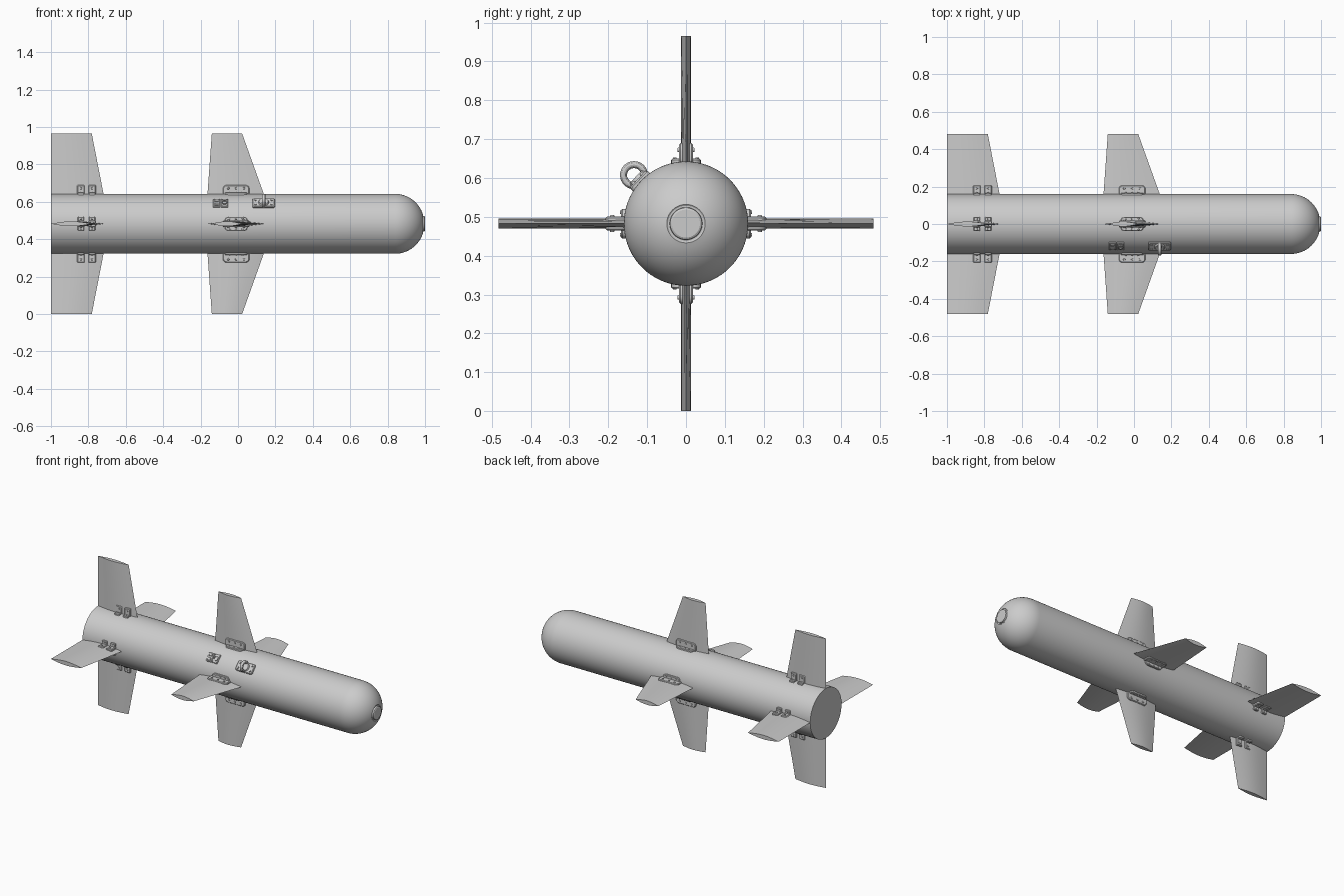
import bpy, bmesh
from math import sin, cos, pi, radians, sqrt
from mathutils import Matrix, Vector

if "Cube" in bpy.data.objects:
    bpy.data.objects.remove(bpy.data.objects["Cube"])

ZC = 0.4825   # height of body axis
R = 0.16      # body radius


def T(x, y, z):
    return Matrix.Translation((x, y, z))


def finish(bm, name, roll=0.0, angle=30):
    """Roll the part about the body axis, lift it to height and make the object."""
    bm.transform(T(0, 0, ZC) @ Matrix.Rotation(roll, 4, 'X'))
    bmesh.ops.recalc_face_normals(bm, faces=bm.faces)
    me = bpy.data.meshes.new(name)
    bm.to_mesh(me)
    bm.free()
    me.shade_smooth()
    me.set_sharp_from_angle(angle=radians(angle))
    ob = bpy.data.objects.new(name, me)
    bpy.context.collection.objects.link(ob)
    return ob


def loft(bm, rings, m=Matrix()):
    """Skin a list of equal point rings and cap both ends."""
    vs = [[bm.verts.new(m @ Vector(p)) for p in ring] for ring in rings]
    n = len(vs[0])
    for a, b in zip(vs, vs[1:]):
        for i in range(n):
            j = (i + 1) % n
            bm.faces.new((a[i], a[j], b[j], b[i]))
    bm.faces.new(vs[0][::-1])
    bm.faces.new(vs[-1])


def plate(bm, m, sx, sy, z0, z1, r, bev=0.003):
    """Rounded rectangular plate in local XY with a chamfered top."""
    def ring(inset, z):
        pts, rr = [], max(r - inset, 0.001)
        for k, (qx, qy) in enumerate(((1, 1), (-1, 1), (-1, -1), (1, -1))):
            for s in range(6):
                a = (k + s / 5) * pi / 2
                pts.append((qx * (sx / 2 - inset - rr) + rr * cos(a),
                            qy * (sy / 2 - inset - rr) + rr * sin(a), z))
        return pts
    loft(bm, [ring(0, z0), ring(0, z1 - bev), ring(bev, z1)], m)


def bolt(bm, m, r=0.006, h=0.004, seg=12):
    bmesh.ops.create_cone(bm, cap_ends=True, segments=seg, radius1=r,
                          radius2=r * 0.8, depth=h, matrix=m @ T(0, 0, h / 2))


def tube(bm, m, r_out, r_in, h, seg=20):
    """Short open collar standing on local XY."""
    def ring(r, z):
        return [(r * cos(2 * pi * i / seg), r * sin(2 * pi * i / seg), z) for i in range(seg)]
    loft(bm, [ring(r_out, 0), ring(r_out, h), ring(r_in, h), ring(r_in, 0)], m)


# Body: long tube with a round nose, a shallow seam groove and a flat nose window
profile = [(-1.0, R), (0.0, R)]
for i in range(17):
    a = radians(72) * i / 16
    profile.append((0.84 + 0.157 * sin(a), R * cos(a)))
profile += [(0.987, 0.046), (0.987, 0.042), (0.997, 0.041), (1.0, 0.036)]
bm = bmesh.new()
SEG = 72
loft(bm, [[(x, r * cos(2 * pi * i / SEG), r * sin(2 * pi * i / SEG)) for i in range(SEG)]
          for x, r in profile])
finish(bm, "body")


# Fins: lens-shaped section, swept leading edge
def fin(name, roll, root, tip, half=0.013):
    z0, z1 = 0.145, 0.4825
    n = 12

    def section(x0, x1, z):
        top = [(x0 + (x1 - x0) * i / n, half * sin(pi * i / n), z) for i in range(n + 1)]
        return top + [(x, -y, z) for x, y, z in top[-2:0:-1]]
    bm = bmesh.new()
    loft(bm, [section(*root, z0), section(*tip, z1)])
    finish(bm, name, roll)


# Fin bracket: upright web and foot on each side of the fin, with bolts
def bracket(name, roll, x, length, width_r, bolts):
    bm = bmesh.new()
    plate(bm, T(x, 0, 0), length * 0.85, 0.076, 0.148, 0.167, width_r)
    for s in (1, -1):
        side = T(x, 0, 0.177) @ Matrix.Rotation(-s * pi / 2, 4, 'X')
        plate(bm, side, length, 0.06, 0.0, 0.018, width_r, 0.004)
        for bx in bolts:
            bolt(bm, T(x + bx, s * 0.018, 0.19) @ Matrix.Rotation(-s * pi / 2, 4, 'X'))
            bolt(bm, T(x + bx * 0.8, s * 0.029, 0.167), 0.005, 0.003)
    finish(bm, name, roll)


for k in range(4):
    roll = k * pi / 2
    fin(f"tail_fin_{k + 1}", roll, (-1.0, -0.716), (-1.0, -0.782))
    fin(f"mid_fin_{k + 1}", roll, (-0.164, 0.143), (-0.14, 0.022))
    bracket(f"mid_fin_bracket_{k + 1}", roll, -0.01, 0.142, 0.02, (-0.042, 0, 0.042))
    bracket(f"tail_fin_bracket_rear_{k + 1}", roll, -0.84, 0.04, 0.005, (0,))
    bracket(f"tail_fin_bracket_front_{k + 1}", roll, -0.78, 0.04, 0.005, (0,))

# Hanging lug: base plate, boss, bolts and upright eye, on the upper front shoulder
LUG = radians(47)
bm = bmesh.new()
plate(bm, T(0.137, 0, 0), 0.12, 0.064, 0.145, 0.169, 0.012, 0.004)
bolt(bm, T(0.137, 0, 0.165), 0.03, 0.012, 28)
for dx in (-0.043, 0.043):
    for y in (-0.016, 0.016):
        bolt(bm, T(0.137 + dx, y, 0.169), 0.006, 0.005)
eye = []
for i in range(32):
    a = 2 * pi * i / 32
    eye.append([(0.137 + 0.01 * cos(b), (0.027 + 0.009 * sin(b)) * cos(a),
                 0.183 + (0.027 + 0.009 * sin(b)) * sin(a))
                for b in [2 * pi * j / 12 for j in range(12)]])
vs = [[bm.verts.new(p) for p in ring] for ring in eye]
for i in range(32):
    for j in range(12):
        p, q = vs[i], vs[(i + 1) % 32]
        bm.faces.new((p[j], p[(j + 1) % 12], q[(j + 1) % 12], q[j]))
finish(bm, "hanging_lug", LUG)

# Cable sockets: a square socket and a round one side by side
bm = bmesh.new()
for x in (-0.114, -0.072):
    plate(bm, T(x, 0, 0), 0.038, 0.058, 0.148, 0.166, 0.004)
for y in (-0.014, 0.014):
    plate(bm, T(-0.114, y, 0), 0.022, 0.018, 0.16, 0.172, 0.003, 0.002)
tube(bm, T(-0.072, 0, 0.164), 0.015, 0.010, 0.008)
for dx in (-0.013, 0.013):
    for y in (-0.022, 0.022):
        bolt(bm, T(-0.072 + dx, y, 0.166), 0.003, 0.002, 8)
finish(bm, "cable_socket", LUG)
